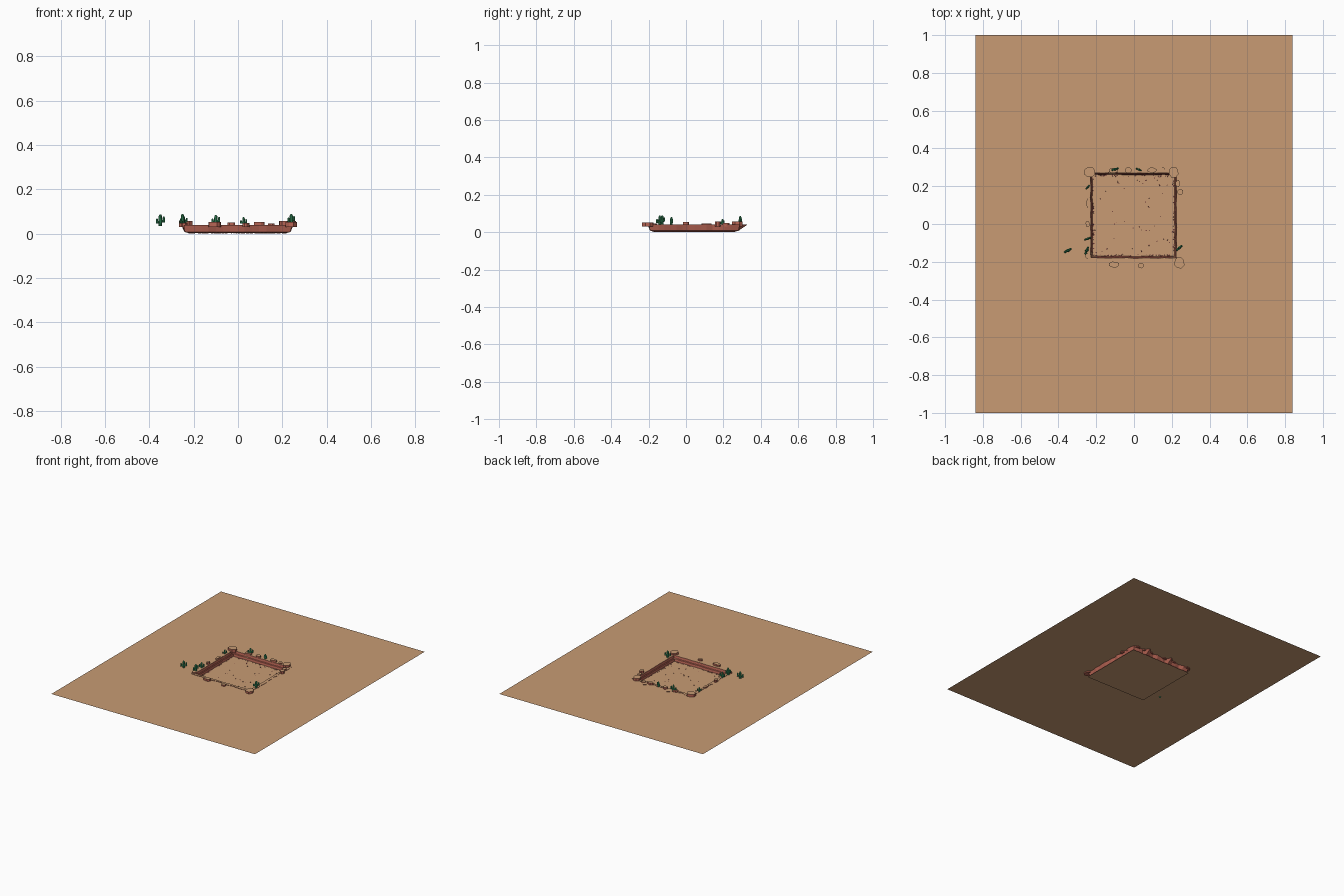
import bpy, bmesh, math, random
from mathutils import Vector, Matrix

if "Cube" in bpy.data.objects:
    bpy.data.objects.remove(bpy.data.objects["Cube"])

random.seed(4)
GROUND = 0.037                               # height of the desert surface
X0, X1, Y0, Y1 = -0.23, 0.225, -0.18, 0.27   # pit opening


def material(name, rgb):
    m = bpy.data.materials.new(name)
    m.diffuse_color = (*rgb, 1)
    m.use_nodes = True
    m.node_tree.nodes["Principled BSDF"].inputs["Base Color"].default_value = m.diffuse_color
    return m


SAND = material("sand", (0.58, 0.33, 0.175))
RED = material("red_rock", (0.48, 0.13, 0.09))
DARK = material("dark_red_pebble", (0.32, 0.09, 0.08))
GREEN = material("cactus_green", (0.035, 0.27, 0.11))


def finish(bm, name, mats, sand_tops=False):
    if sand_tops:
        bm.normal_update()
        for f in bm.faces:
            f.material_index = 1 if f.normal.z > 0.8 else 0
    me = bpy.data.meshes.new(name)
    bm.to_mesh(me)
    bm.free()
    for m in mats:
        me.materials.append(m)
    ob = bpy.data.objects.new(name, me)
    bpy.context.collection.objects.link(ob)
    return ob


def corners(x0, x1, y0, y1):
    return [(x0, y0), (x1, y0), (x1, y1), (x0, y1)]


# Desert surface with a square opening
bm = bmesh.new()
outer = [bm.verts.new((x, y, GROUND)) for x, y in corners(-0.84, 0.84, -1, 1)]
inner = [bm.verts.new((x, y, GROUND)) for x, y in corners(X0, X1, Y0, Y1)]
for i in range(4):
    j = (i + 1) % 4
    bm.faces.new((outer[i], outer[j], inner[j], inner[i]))
finish(bm, "desert_surface", [SAND])

# Sunken floor
bm = bmesh.new()
bm.faces.new([bm.verts.new((x, y, 0)) for x, y in corners(X0 - .02, X1 + .025, Y0 - .02, Y1 + .02)])
finish(bm, "pit_floor", [SAND])

# Ragged cliff rim: a stepped profile swept round the opening
profile = [(-0.010, 0.002), (-0.007, 0.019), (-0.003, 0.022), (0.0, 0.040)]
N = 14
cs = [Vector(c) for c in corners(X0, X1, Y0, Y1)]
normals = [Vector(n) for n in ((0, -1), (1, 0), (0, 1), (-1, 0))]
bm = bmesh.new()
rings = []
for s in range(4):
    a, b = cs[s], cs[(s + 1) % 4]
    for i in range(N):
        p = a.lerp(b, i / N)
        out = normals[s] + (normals[s - 1] if i == 0 else Vector((0, 0)))
        w = random.uniform(0.012, 0.026)
        if s == 2 and i in (3, 9):            # two spurs at the back
            w = 0.058
        k = random.uniform(-0.002, 0.002)
        section = [(o + k, z) for o, z in profile] + [(w, 0.040), (min(w, .02) * 0.6, 0.008)]
        rings.append([bm.verts.new((p.x + out.x * o, p.y + out.y * o, z)) for o, z in section])
for r, ring in enumerate(rings):
    nxt = rings[(r + 1) % len(rings)]
    m = len(ring)
    for i in range(m):
        j = (i + 1) % m
        bm.faces.new((ring[i], ring[j], nxt[j], nxt[i]))
bmesh.ops.recalc_face_normals(bm, faces=bm.faces)
finish(bm, "cliff_rim", [RED, SAND], True)

# Flat-topped boulders on the rim: x, y, width, depth, top
boulders = [
    (-0.235, 0.275, .060, .052, .056), (0.210, 0.275, .050, .058, .056),
    (0.150, 0.288, .030, .026, .046), (0.095, 0.285, .045, .026, .052),
    (-0.030, 0.285, .034, .030, .051), (-0.110, 0.283, .045, .028, .050),
    (-0.105, -0.215, .052, .030, .052), (0.035, -0.220, .030, .028, .048),
    (0.240, -0.205, .052, .060, .052), (0.245, 0.170, .030, .030, .056),
    (0.232, 0.215, .024, .036, .050), (-0.245, 0.000, .022, .030, .055),
    (-0.243, -0.170, .030, .030, .047), (-0.242, 0.110, .020, .050, .046),
]
bm = bmesh.new()
for x, y, w, d, top in boulders:
    ring = []
    for i in range(8):
        t = math.tau * (i + 0.5) / 8
        k = random.uniform(0.95, 1.1)
        ring.append((x + w * 0.52 * k * math.cos(t), y + d * 0.52 * k * math.sin(t)))
    lo = [bm.verts.new((px, py, 0.030)) for px, py in ring]
    hi = [bm.verts.new((px, py, top)) for px, py in ring]
    bm.faces.new(hi)
    bm.faces.new(lo[::-1])
    for i in range(8):
        j = (i + 1) % 8
        bm.faces.new((lo[i], lo[j], hi[j], hi[i]))
finish(bm, "rim_boulders", [RED, SAND], True)

# Pebbles: scattered over the floor and crowded along the cliff foot
bm = bmesh.new()


def pebble(x, y, r):
    mat = (Matrix.Translation((x, y, r * 0.5)) @ Matrix.Rotation(random.uniform(0, 6), 4, 'Z')
           @ Matrix.Diagonal((1, random.uniform(.6, 1), .5, 1)))
    bmesh.ops.create_icosphere(bm, subdivisions=1, radius=r, matrix=mat)


for _ in range(45):
    pebble(random.uniform(X0 + .02, X1 - .02), random.uniform(Y0 + .02, Y1 - .02),
           random.uniform(.0025, .0045))
for s in range(4):
    for _ in range(34):
        p = cs[s].lerp(cs[(s + 1) % 4], random.uniform(.04, .96)) - normals[s] * random.uniform(.010, .018)
        pebble(p.x, p.y, random.uniform(.002, .005))
finish(bm, "floor_pebbles", [DARK])


# Cacti
def limb(bm, a, b, r0, r1):
    a, b = Vector(a), Vector(b)
    q = (b - a).to_track_quat('Z', 'Y').to_matrix().to_4x4()
    bmesh.ops.create_cone(bm, cap_ends=True, segments=8, radius1=r0, radius2=r1,
                          depth=(b - a).length, matrix=Matrix.Translation((a + b) / 2) @ q)


def cactus(x, y, base, h, turn):
    bm = bmesh.new()
    r = h * 0.17
    limb(bm, (0, 0, 0), (0, 0, h * .35), r * .85, r)
    limb(bm, (0, 0, h * .35), (0, 0, h * .85), r, r * .9)
    limb(bm, (0, 0, h * .85), (0, 0, h), r * .9, r * .4)
    for side, z0, z1 in ((1, .40, .80), (-1, .32, .65)):
        e = side * h * .33
        limb(bm, (0, 0, h * z0), (e, 0, h * (z0 + .03)), r * .55, r * .6)
        limb(bm, (e, 0, h * (z0 - .08)), (e, 0, h * (z1 - .08)), r * .6, r * .6)
        limb(bm, (e, 0, h * (z1 - .08)), (e, 0, h * z1), r * .6, r * .25)
    ob = finish(bm, "cactus", [GREEN])
    ob.location = (x, y, base)
    ob.rotation_euler.z = turn


for c in ((-0.35, -0.14, .034, .053, .5), (-0.25, -0.14, .036, .052, 1.2),
          (-0.245, -0.078, .036, .044, .3), (-0.245, 0.195, .036, .034, .8),
          (0.240, -0.127, .040, .049, .7), (-0.100, 0.290, .038, .047, .3),
          (0.025, 0.288, .036, .038, -.4)):
    cactus(*c)
